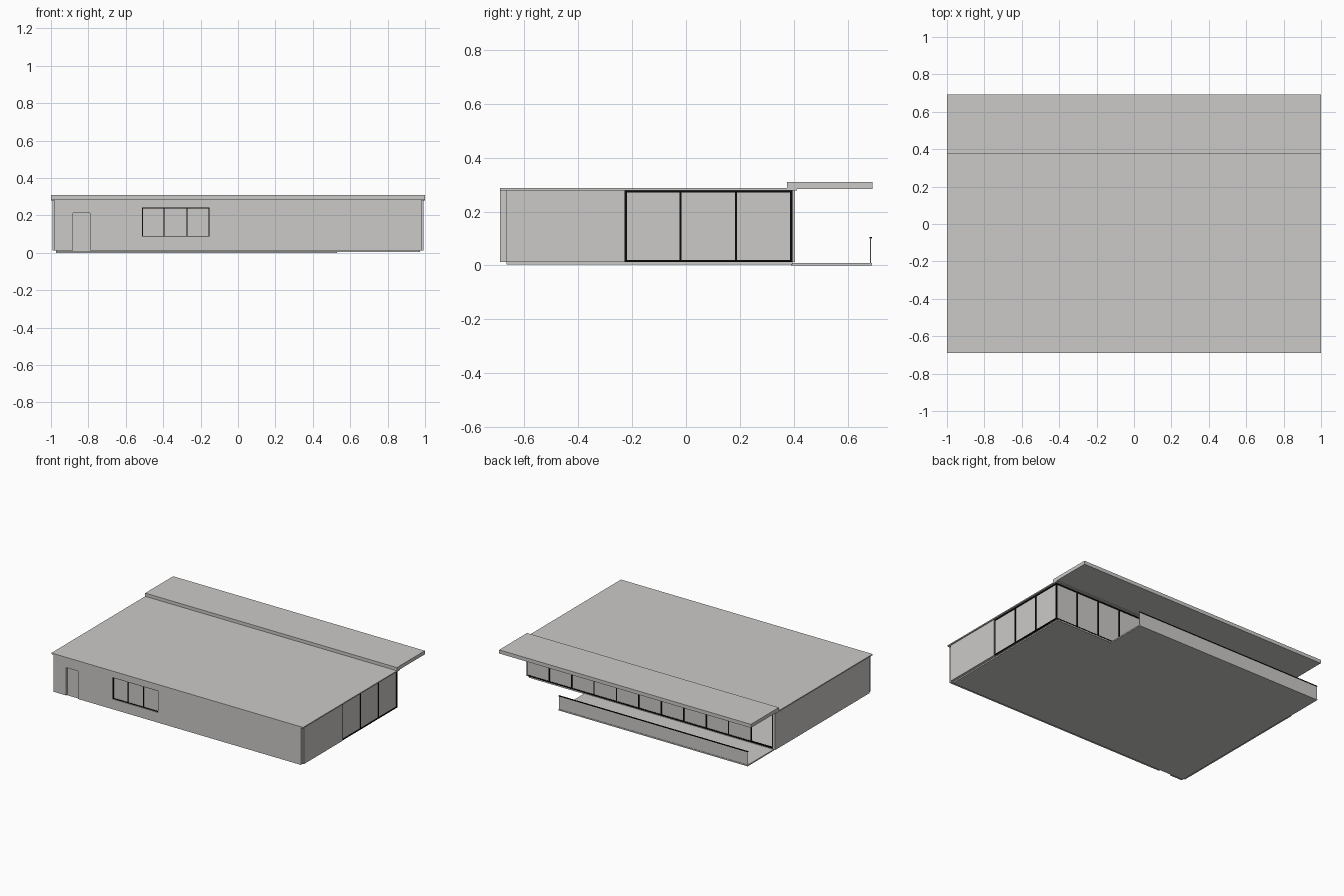
import bpy

old = bpy.data.objects.get("Cube")
if old:
    bpy.data.objects.remove(old, do_unlink=True)


def make_material(name, colour):
    m = bpy.data.materials.new(name)
    m.use_nodes = True
    m.diffuse_color = colour
    m.node_tree.nodes["Principled BSDF"].inputs["Base Color"].default_value = colour
    return m


GREY = make_material("warm grey", (0.6, 0.59, 0.575, 1))
BLACK = make_material("black", (0.003, 0.003, 0.003, 1))


def box(name, x, y, z, mat=GREY):
    """Box spanning the (low, high) pairs x, y and z."""
    spans = (x, y, z)
    bpy.ops.mesh.primitive_cube_add(size=1, location=[(a + b) / 2 for a, b in spans])
    ob = bpy.context.object
    ob.name = name
    ob.scale = [b - a for a, b in spans]
    bpy.ops.object.transform_apply(location=False, rotation=False, scale=True)
    ob.data.materials.append(mat)
    return ob


def cut(target, x, y, z):
    """Cut a box-shaped opening."""
    cutter = box("cutter", x, y, z)
    mod = target.modifiers.new("opening", "BOOLEAN")
    mod.operation = "DIFFERENCE"
    mod.solver = "EXACT"
    mod.object = cutter
    bpy.context.view_layer.objects.active = target
    bpy.ops.object.modifier_apply(modifier=mod.name)
    bpy.data.objects.remove(cutter, do_unlink=True)


def glazing(name, axis, stops, depth, z, bar, open_panes=()):
    """Row of panes with bars at each stop, along x or y, at a (low, high) depth."""
    def part(label, span, d, height, mat):
        if axis == "x":
            box(label, span, d, height, mat)
        else:
            box(label, d, span, height, mat)

    mid = sum(depth) / 2
    pane = (mid - 0.0015, mid + 0.0015)
    for i, (a, b) in enumerate(zip(stops, stops[1:])):
        if i not in open_panes:
            part(f"{name}_pane_{i}", (a, b), pane, z, GREY)
    last = len(stops) - 1
    for i, s in enumerate(stops):
        lo = s if i == 0 else s - bar if i == last else s - bar / 2
        part(f"{name}_post_{i}", (lo, lo + bar), depth, z, BLACK)
    ends = (stops[0], stops[-1])
    part(name + "_sill", ends, depth, (z[0], z[0] + bar), BLACK)
    part(name + "_head", ends, depth, (z[1] - bar, z[1]), BLACK)


FLOOR, CEILING = 0.013, 0.279

# Slabs and roofs
box("floor_slab", (-0.973, 0.973), (-0.667, 0.395), (0.004, FLOOR))
box("terrace_slab", (-0.973, 0.53), (0.39, 0.69), (0, 0.009))
box("main_roof", (-1, 1), (-0.69, 0.413), (CEILING, 0.287))
box("raised_back_roof", (-1, 1), (0.375, 0.692), (0.284, 0.31))

# Front wall with openings for the door and window
front = box("front_wall", (-0.982, 0.982), (-0.69, -0.667), (FLOOR, CEILING))
cut(front, (-0.883, -0.79), (-0.8, -0.6), (0, 0.213))
cut(front, (-0.514, -0.152), (-0.8, -0.6), (0.086, 0.242))
box("front_door", (-0.883, -0.79), (-0.672, -0.667), (FLOOR, 0.213))
glazing("front_window", "x", (-0.514, -0.395, -0.272, -0.152),
        (-0.685, -0.675), (0.086, 0.242), 0.005)

# Side walls: the left one stops at the glazed corner
box("right_wall", (-0.992, -0.97), (-0.667, 0.405), (FLOOR, CEILING))
box("left_wall", (0.97, 0.992), (-0.667, -0.228), (FLOOR, CEILING))
glazing("side_window", "y", (-0.228, -0.02, 0.186, 0.396),
        (0.979, 0.989), (FLOOR, CEILING), 0.008)

# Back glazing, with the end bay left open as a doorway
bays = 11
stops = [-0.97 + 1.959 * i / bays for i in range(bays + 1)]
glazing("back_window", "x", stops, (0.386, 0.396), (FLOOR, CEILING), 0.008, open_panes=(0,))

# Terrace railing
box("railing_panel", (-0.973, 0.53), (0.684, 0.687), (0.009, 0.102))
box("railing_cap", (-0.973, 0.53), (0.682, 0.69), (0.101, 0.106), BLACK)
